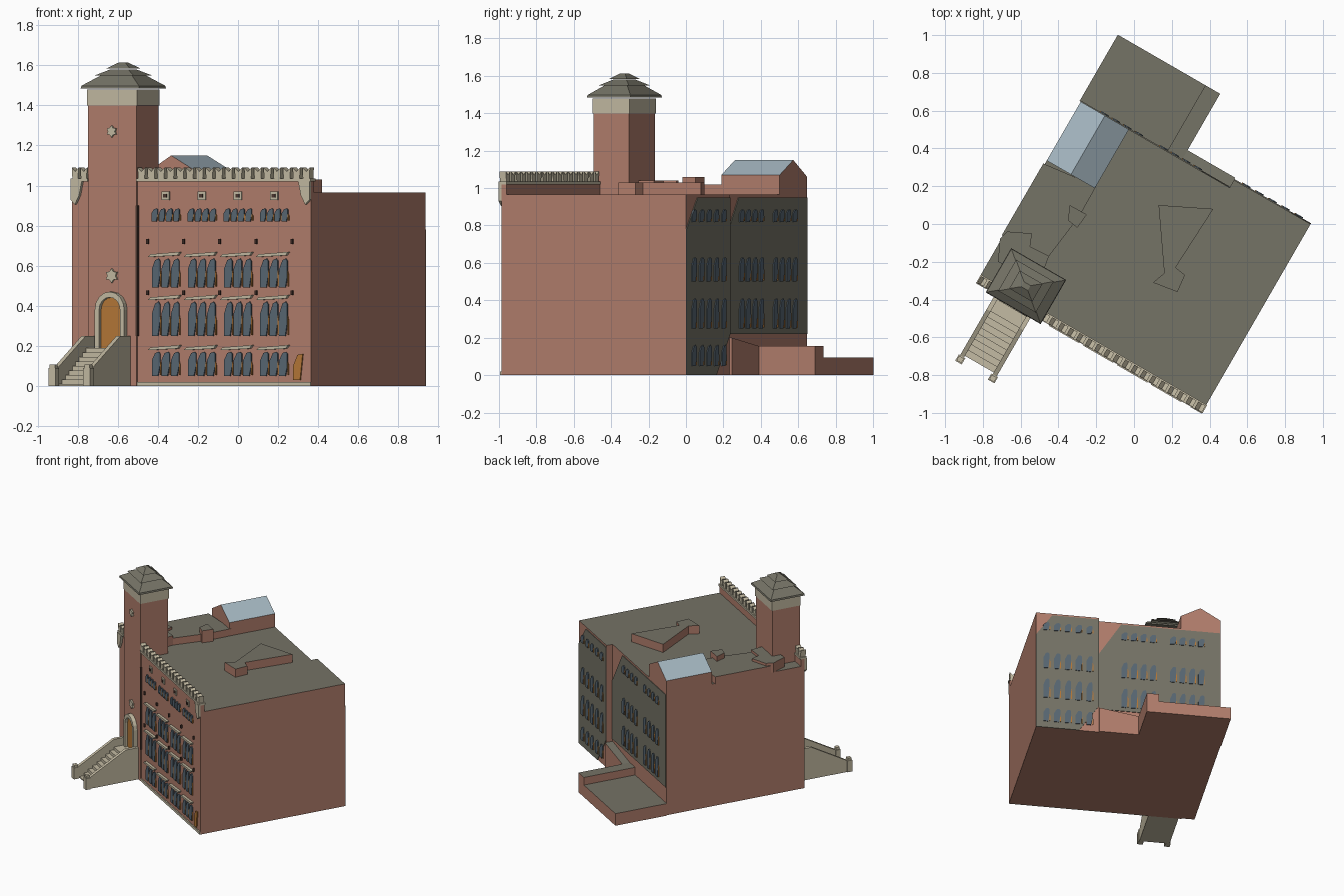
import bpy, bmesh, math
from mathutils import Matrix

if "Cube" in bpy.data.objects:
    bpy.data.objects.remove(bpy.data.objects["Cube"])

TURN = Matrix.Rotation(math.radians(-30), 4, 'Z')   # whole building is turned on plan


def srgb(r, g, b):
    return tuple((c / 255 / 12.92 if c < 10 else ((c / 255 + .055) / 1.055) ** 2.4) for c in (r, g, b)) + (1,)


def material(name, *rgb):
    m = bpy.data.materials.new(name)
    m.diffuse_color = srgb(*rgb)
    m.use_nodes = True
    m.node_tree.nodes["Principled BSDF"].inputs["Base Color"].default_value = m.diffuse_color
    return m


BRICK = material("brick", 178, 126, 108)
ROOF = material("grey_roof", 117, 115, 102)
STONE = material("pale_stone", 196, 187, 163)
GLASS = material("window_glass", 88, 103, 115)
SKY = material("skylight_glass", 165, 183, 193)
WOOD = material("orange_wood", 182, 120, 55)
DARK = material("dark_metal", 75, 55, 48)


def prism(bm, base, shift):
    """Extrude a closed ring of 3D points along a vector."""
    a = [bm.verts.new(p) for p in base]
    b = [bm.verts.new([p[i] + shift[i] for i in range(3)]) for p in base]
    bm.faces.new(a)
    bm.faces.new(b)
    for i in range(len(a)):
        j = (i + 1) % len(a)
        bm.faces.new((a[i], a[j], b[j], b[i]))


def block(bm, u0, u1, v0, v1, z0, z1):
    prism(bm, [(u0, v0, z0), (u1, v0, z0), (u1, v1, z0), (u0, v1, z0)], (0, 0, z1 - z0))


def plan(bm, pts, z0, z1):
    prism(bm, [(u, v, z0) for u, v in pts], (0, 0, z1 - z0))


def plate(bm, pts, v, depth):
    """Flat outline in (u, z) standing on a wall."""
    prism(bm, [(u, v, z) for u, z in pts], (0, depth, 0))


def finish(bm, name, mat, top=None):
    bmesh.ops.recalc_face_normals(bm, faces=bm.faces[:])
    bm.normal_update()
    me = bpy.data.meshes.new(name)
    me.materials.append(mat)
    if top:                                   # upward faces take the roof colour
        me.materials.append(top)
        for f in bm.faces:
            f.material_index = int(f.normal.z > 0.3)
    bm.transform(TURN)
    bm.to_mesh(me)
    bm.free()
    ob = bpy.data.objects.new(name, me)
    bpy.context.collection.objects.link(ob)
    return ob


def world(pts):
    """World plan points to building plan points."""
    c, s = math.cos(math.radians(30)), 0.5
    return [(x * c - y * s, x * s + y * c) for x, y in pts]


L, R, F, BK, WB = -0.568, 0.81, -0.672, 0.42, 0.467   # left, right, front, back, wing back
H = 0.965

# main body with a projecting rear wing
bm = bmesh.new()
plan(bm, [(L, F), (R, F), (R, WB), (0.342, WB), (0.342, BK), (L, BK)], 0, H)
finish(bm, "main_body", BRICK, ROOF)

# front parapet walls
bm = bmesh.new()
block(bm, -0.19, R, F, F + 0.03, H, 1.02)
block(bm, L, -0.47, F, F + 0.03, H, 1.02)
finish(bm, "front_parapet", BRICK)

# raised roof areas
bm = bmesh.new()
plan(bm, world([(-.48, .32), (-.2, .2), (-.29, .04), (-.45, -.17), (-.7, -.06)]), H, 1.02)
plan(bm, world([(-.71, -.08), (-.67, -.04), (-.54, -.05), (-.55, -.12), (-.45, -.17), (-.5, -.3), (-.72, -.2)]), H, 1.04)
plan(bm, world([(.13, .1), (.42, .08), (.22, -.23), (.27, -.27), (.23, -.36), (.1, -.31), (.16, -.26)]), H, 1.03)
finish(bm, "raised_roofs", BRICK, ROOF)
bm = bmesh.new()
k = world([(-.34, .1), (-.25, .05), (-.3, -.02), (-.35, .02)])
plan(bm, k, H, 1.06)
for vtx in bm.verts:
    if vtx.co.z > 1 and vtx.co.y > -0.07:
        vtx.co.z = 1.095
finish(bm, "roof_hatch", BRICK, ROOF)

# gabled skylight house
bm = bmesh.new()
g0, g1, gm = L, -0.274, -0.42
plate(bm, [(g0, H), (g1, H), (g1, 1.07), (gm, 1.15), (g0, 1.06)], 0.06, BK - 0.06)
finish(bm, "skylight_house", BRICK, SKY)

# rear terrace with raised walkway
bm = bmesh.new()
block(bm, -0.575, -0.04, BK, 0.825, 0, 0.095)
block(bm, -0.04, 0.05, BK, 0.825, 0, 0.155)
plate(bm, [(0.05, 0), (0.342, 0), (0.342, 0.2), (0.05, 0.155)], BK, 0.06)
finish(bm, "rear_terrace", BRICK, ROOF)

# grey rear wall panels
bm = bmesh.new()
plate(bm, [(R, 0), (0.49, 0), (0.342, 0.22), (0.342, 0.95), (0.69, 0.95), (R, 0.78)], WB, 0.005)
plate(bm, [(0.34, 0.22), (L + .003, 0.22), (L + .003, 0.95), (0.17, 0.95), (0.34, 0.68)], BK, 0.005)
finish(bm, "rear_wall_panels", ROOF)

# windows: (centres, half spread, count, z low, z high)
LEAN = [(-.5, -.5), (.25, -.5), (.5, -.1), (.5, .42), (.3, .5), (-.1, .45), (-.5, .15)]
glass, frames, hoods = bmesh.new(), bmesh.new(), bmesh.new()


def window_row(centres, spread, count, z0, z1, wall, side, width):
    for c in centres:
        for i in range(count):
            u = c - spread + 2 * spread * i / (count - 1)
            pts = [(u - side * p * width, (z0 + z1) / 2 + q * (z1 - z0)) for p, q in LEAN]
            plate(glass, pts, wall, side * 0.008)
            e = u - side * 0.5 * width
            plate(frames, [(e, z0 + .005), (e - side * .006, z0 + .005),
                           (e - side * .006, z0 + (z1 - z0) * .45), (e, z0 + (z1 - z0) * .6)], wall, side * 0.007)


BAYS = [-0.026 + 0.208 * i for i in range(4)]
window_row(BAYS, 0.063, 4, 0.82, 0.885, F, -1, 0.034)
for z0, z1 in ((0.49, 0.635), (0.25, 0.42), (0.05, 0.17)):
    window_row(BAYS, 0.055, 3, z0, z1, F, -1, 0.046)
    for c in BAYS:                             # sloping stone hoods
        plate(hoods, [(c - .095, z1 + .008), (c + .075, z1 + .016), (c + .09, z1 + .034), (c - .08, z1 + .022)], F, -0.02)
for z0, z1 in ((0.82, 0.885), (0.5, 0.63), (0.25, 0.41), (0.05, 0.16)):
    window_row([0.575], 0.16, 5, z0, z1, WB + .003, 1, 0.045)
    if z0 > 0.1:
        window_row([0.04, -0.32], 0.105, 4, z0, z1, BK + .003, 1, 0.045)
finish(glass, "window_panes", GLASS)
finish(frames, "window_frames", WOOD)
finish(hoods, "window_hoods", STONE)

# small facade fittings
bm = bmesh.new()
for i in range(5):
    for z in (0.72, 0.465):
        u = -0.13 + 0.208 * i
        block(bm, u - .005, u + .005, F - 0.012, F, z - .012, z + .012)
block(bm, -0.196, -0.184, F - 0.012, F, 0.25, 0.9)
for c in BAYS:
    block(bm, c - .01, c + .01, F - 0.013, F, 0.94, 0.958)
finish(bm, "wall_fittings", DARK)
bm = bmesh.new()
for c in BAYS:
    block(bm, c - .022, c + .022, F - 0.008, F, 0.928, 0.97)
block(bm, -0.19, R, F - 0.008, F, 0, 0.02)
finish(bm, "vents_and_plinth", STONE)
bm = bmesh.new()
plate(bm, [(.71, .03), (.75, .03), (.765, .16), (.735, .155), (.71, .1)], F, -0.008)
finish(bm, "side_door", WOOD)

# battlements with notched merlons and corner corbels
bm = bmesh.new()


def merlons(u0, u1, n):
    block(bm, u0, u1, F - 0.015, F + 0.035, 1.02, 1.035)
    p = (u1 - u0) / n
    for i in range(n):
        u = u0 + p * (i + .5)
        w = p * 0.33
        plate(bm, [(u - w, 1.035), (u + w, 1.035), (u + w * 1.2, 1.09), (u, 1.07), (u - w * 1.2, 1.09)], F - 0.012, 0.04)


merlons(-0.19, R + 0.005, 18)
merlons(L, -0.47, 2)
for u, d in ((R, -1), (L, 1)):
    plate(bm, [(u, 1.02), (u + d * .065, 1.02), (u + d * .05, .95), (u + d * .025, .905), (u, .93)], F, -0.018)
finish(bm, "battlements", STONE)

# tower shaft and stone band
T0, T1, TF, TB = -0.471, -0.191, -0.68, -0.462
bm = bmesh.new()
block(bm, T0, T1, TF, TB, 0, 1.4)
finish(bm, "tower", BRICK)
bm = bmesh.new()
block(bm, T0 - .004, T1 + .004, TF - .004, TB + .004, 1.4, 1.48)
finish(bm, "tower_band", STONE)

# tiered tower roof
bm = bmesh.new()
cu, cv = (T0 + T1) / 2, (TF + TB) / 2
for z0, a0, b0, z1, a1, b1 in ((1.485, .168, .135, 1.498, .165, .132), (1.498, .165, .132, 1.553, .085, .065),
                               (1.548, .115, .095, 1.58, .05, .04), (1.583, .07, .055, 1.613, .02, .015)):
    ring = [bm.verts.new((cu + s * a, cv + t * b, z)) for z, a, b in ((z0, a0, b0), (z1, a1, b1))
            for s, t in ((-1, -1), (1, -1), (1, 1), (-1, 1))]
    bm.faces.new(ring[:4])
    bm.faces.new(ring[4:])
    for i in range(4):
        j = (i + 1) % 4
        bm.faces.new((ring[i], ring[j], ring[j + 4], ring[i + 4]))
finish(bm, "tower_roof", ROOF)

# arched doorway, door and tower ornaments
bm = bmesh.new()
arc = [math.pi * i / 8 for i in range(9)]
outer = [(cu + .085, .19)] + [(cu + .085 * math.cos(a), .38 + .09 * math.sin(a)) for a in arc] + [(cu - .085, .19)]
inner = [(cu + .06, .19)] + [(cu + .06 * math.cos(a), .38 + .062 * math.sin(a)) for a in arc] + [(cu - .06, .19)]
for i in range(len(outer) - 1):
    plate(bm, [outer[i], outer[i + 1], inner[i + 1], inner[i]], TF, -0.03)
for z, r in ((0.55, 0.036), (1.27, 0.03)):
    plate(bm, [(cu + r * (1 if i % 2 else .65) * math.cos(i * math.pi / 6),
                z + r * (1 if i % 2 else .65) * math.sin(i * math.pi / 6)) for i in range(12)], TF, -0.012)
finish(bm, "door_arch_and_ornaments", STONE)
bm = bmesh.new()
plate(bm, inner, TF, -0.009)
finish(bm, "tower_door", WOOD)

# entrance stair: side walls, newel posts, treads
bm = bmesh.new()
for u in (-0.45, -0.25):
    prism(bm, [(u, y, z) for y, z in ((TF, 0), (TF, .25), (-.78, .25), (-1.07, .085), (-1.07, 0))], (0.024, 0, 0))
    block(bm, u - .008, u + .032, -1.1, -1.062, 0, 0.09)
    block(bm, u - .003, u + .027, -1.095, -1.067, 0.09, 0.108)
steps = [(TF, 0), (TF, .19), (-.78, .19)]
for i in range(8):
    y, z = -.78 - .034 * i, .19 - .0225 * (i + 1)
    steps += [(y, z), (y - .034, z)]
steps.append((-1.052, 0))
prism(bm, [(-0.43, y, z) for y, z in steps], (0.185, 0, 0))
finish(bm, "entrance_stair", STONE)
